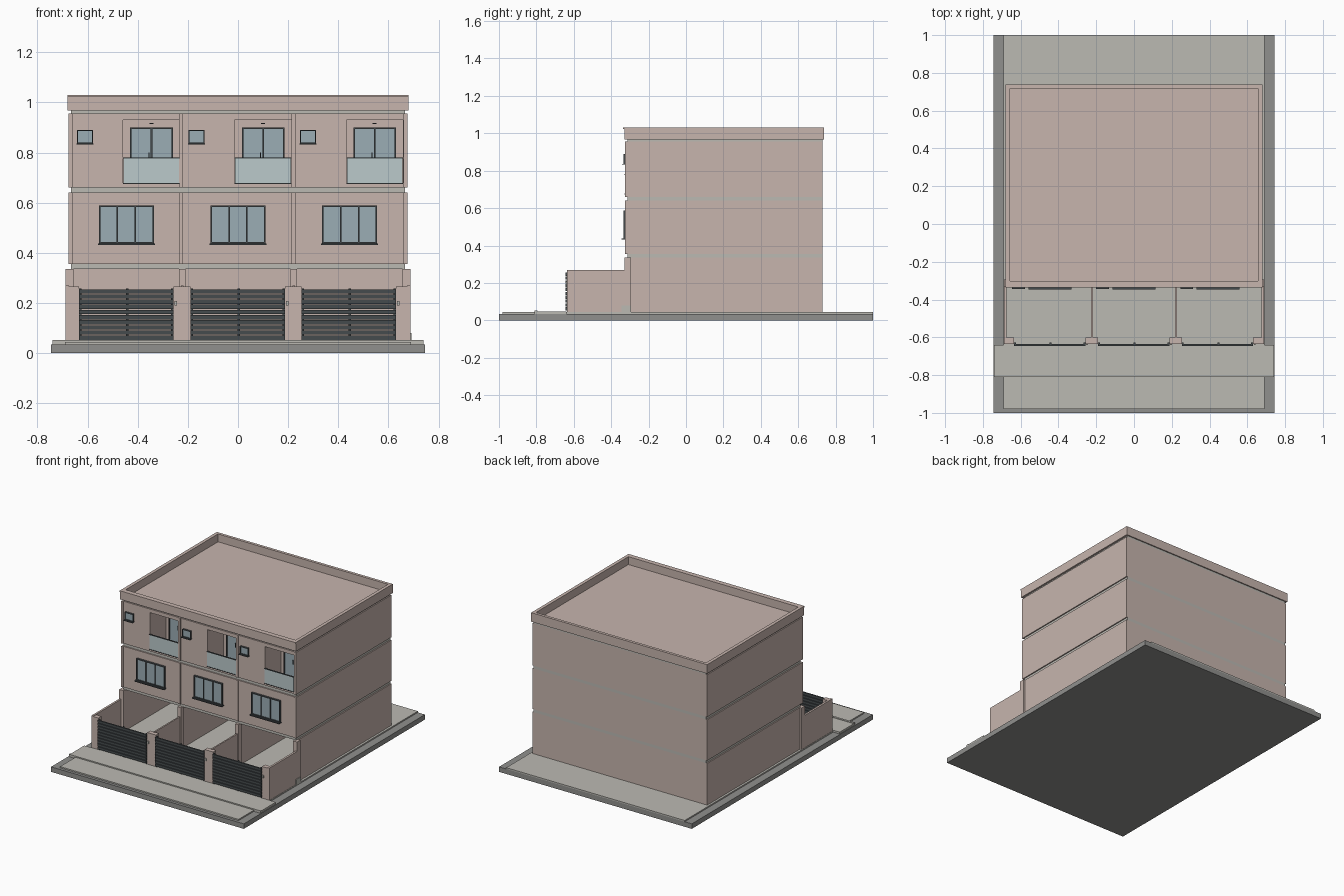
import bpy, bmesh
from mathutils import Matrix, Vector


def material(name, rgb):
    m = bpy.data.materials.new(name)
    m.diffuse_color = (*rgb, 1)
    return m


PINK = material("render_pink", (0.57, 0.46, 0.42))
PALE = material("pale_concrete", (0.50, 0.49, 0.45))
GREY = material("dark_concrete", (0.28, 0.28, 0.27))
DARK = material("dark_metal", (0.06, 0.07, 0.075))
GLASS = material("window_glass", (0.33, 0.42, 0.46))
RAIL = material("railing_glass", (0.50, 0.59, 0.60))


def boxes(name, mat, *items):
    """One object made of boxes given as (x0, x1, y0, y1, z0, z1)."""
    bm = bmesh.new()
    for x0, x1, y0, y1, z0, z1 in items:
        mid = Vector((x0 + x1, y0 + y1, z0 + z1)) / 2
        size = Matrix.Diagonal((x1 - x0, y1 - y0, z1 - z0, 1))
        bmesh.ops.create_cube(bm, size=1, matrix=Matrix.Translation(mid) @ size)
    me = bpy.data.meshes.new(name)
    bm.to_mesh(me)
    bm.free()
    me.materials.append(mat)
    ob = bpy.data.objects.new(name, me)
    bpy.context.collection.objects.link(ob)
    return ob


def frame(x0, x1, y0, y1, z0, z1, t, panes):
    """Boxes of a window frame with upright bars between the panes."""
    out = [(x0, x1, y0, y1, z0, z0 + t), (x0, x1, y0, y1, z1 - t, z1)]
    for i in range(panes + 1):
        x = x0 + t / 2 + (x1 - x0 - t) * i / panes
        out.append((x - t / 2, x + t / 2, y0, y1, z0 + t, z1 - t))
    return out


BAYS = (-0.445, 0.0, 0.445)
FRONT, BACK, W = -0.32, 0.73, 0.675

# Ground: base slab, plot, pavement and kerb
boxes("base_slab", GREY, (-0.745, 0.745, -1, 1, 0, 0.035))
boxes("plot_ground", PALE, (-0.69, 0.69, -0.98, 1, 0.035, 0.044))
boxes("pavement", PALE, (-0.74, 0.74, -0.81, -0.64, 0.035, 0.048))
boxes("kerb", PALE, (-0.74, 0.74, -0.81, -0.795, 0.048, 0.052))
boxes("side_step", PALE, (0.675, 0.692, -0.345, -0.295, 0.044, 0.08))

# Ground storey: open carports with party walls
boxes("carport_walls", PINK,
      (-W, -0.66, FRONT, BACK, 0.044, 0.335), (0.66, W, FRONT, BACK, 0.044, 0.335),
      (-0.66, 0.66, 0.71, BACK, 0.044, 0.335),
      *[(x - 0.008, x + 0.008, FRONT, 0.71, 0.044, 0.335) for x in (-0.2225, 0.2225)])
boxes("carport_front_piers", PINK,
      *[(x - w, x + w, -0.33, -0.295, 0.044, 0.335)
        for x, w in ((-0.672, 0.016), (-0.2225, 0.013), (0.2225, 0.013), (0.672, 0.016))])

# Front yard walls, gate pillars and intercoms
boxes("yard_walls", PINK,
      (-0.688, -0.674, -0.635, -0.295, 0.044, 0.27), (0.674, 0.688, -0.635, -0.295, 0.044, 0.27),
      *[(x - 0.005, x + 0.005, -0.61, -0.32, 0.044, 0.27) for x in (-0.2225, 0.2225)])
PILLARS = ((-0.686, -0.635), (-0.258, -0.19), (0.187, 0.253), (0.63, 0.686))
boxes("gate_pillars", PINK, *[(a, b, -0.635, -0.602, 0.044, 0.266) for a, b in PILLARS])
boxes("intercoms", PALE, *[(p[0] + 0.004, p[0] + 0.014, -0.641, -0.635, 0.19, 0.208)
                           for p in PILLARS[1:]])

# Slatted gates
for left, right in zip(PILLARS, PILLARS[1:]):
    a, b = left[1], right[0]
    slats = [(a, b, -0.645, -0.635, 0.053 + i * 0.0205, 0.070 + i * 0.0205) for i in range(10)]
    posts = [(x, x + 0.01, -0.635, -0.628, 0.035, 0.258) for x in (a, (a + b) / 2, b - 0.01)]
    boxes("gate", DARK, *slats, *posts)

# Recessed slab edges between storeys
boxes("slab_edges", PALE, *[(-0.667, 0.667, -0.312, BACK, z0, z1)
                            for z0, z1 in ((0.335, 0.355), (0.64, 0.66), (0.955, 0.968))])

# Second storey
boxes("second_storey", PINK, (-W, W, FRONT, BACK, 0.355, 0.64))

# Third storey: rear block plus front strip with three balcony recesses
DEEP = -0.14
opens = [(c + 0.10 - 0.113, c + 0.10 + 0.113) for c in BAYS]
edges = [-W] + [x for o in opens for x in o] + [W]
boxes("third_storey", PINK, (-W, W, DEEP, BACK, 0.66, 0.955),
      *[(edges[i], edges[i + 1], FRONT, DEEP, 0.66, 0.955) for i in range(0, 8, 2)],
      *[(a, b, FRONT, DEEP, 0.93, 0.955) for a, b in opens],
      *[(a, b, FRONT, DEEP, 0.66, 0.675) for a, b in opens])

# Raised pilasters between the bays on both upper storeys
boxes("pilasters", PINK, *[(x - 0.008, x + 0.008, -0.326, FRONT, z0, z1)
                           for x in (-0.669, -0.2265, 0.2205, 0.669)
                           for z0, z1 in ((0.355, 0.64), (0.66, 0.955))])

# Roof and parapet
boxes("roof", PINK, (-0.66, 0.66, -0.305, 0.72, 0.955, 0.975))
boxes("parapet", PINK,
      (-0.68, 0.68, -0.33, -0.302, 0.967, 1.03), (-0.68, 0.68, 0.718, 0.738, 0.967, 1.03),
      (-0.68, -0.657, -0.302, 0.718, 0.967, 1.03), (0.657, 0.68, -0.302, 0.718, 0.967, 1.03))
boxes("parapet_coping", PINK,
      (-0.681, 0.681, -0.336, -0.33, 1.022, 1.03))

# Windows, balcony doors and glass railings of each bay
for c, (a, b) in zip(BAYS, opens):
    boxes("wide_window_frame", DARK, *frame(c - 0.11, c + 0.11, -0.334, FRONT, 0.437, 0.588, 0.006, 3))
    boxes("wide_window_glass", GLASS, (c - 0.106, c + 0.106, -0.328, FRONT, 0.441, 0.584))
    boxes("window_sill", DARK, (c - 0.114, c + 0.114, -0.346, FRONT, 0.431, 0.438))

    v = c - 0.166
    boxes("small_window_frame", DARK, *frame(v - 0.032, v + 0.032, -0.334, FRONT, 0.836, 0.889, 0.004, 1))
    boxes("small_window_glass", GLASS, (v - 0.029, v + 0.029, -0.328, FRONT, 0.839, 0.886))
    boxes("small_window_sill", DARK, (v - 0.034, v + 0.034, -0.343, FRONT, 0.832, 0.837))

    d = c + 0.10
    boxes("balcony_door_frame", DARK, *frame(d - 0.085, d + 0.085, -0.154, DEEP, 0.675, 0.90, 0.006, 2))
    boxes("balcony_door_glass", GLASS, (d - 0.081, d + 0.081, -0.148, DEEP, 0.679, 0.896))
    boxes("door_handle", DARK, (d - 0.012, d - 0.008, -0.16, -0.154, 0.77, 0.80))
    boxes("balcony_light", DARK, (d - 0.008, d + 0.008, -0.15, DEEP, 0.913, 0.918))
    boxes("balcony_glass", RAIL, (a + 0.002, b - 0.002, -0.326, -0.320, 0.678, 0.777))
    boxes("balcony_rail", DARK, (a, b, -0.328, -0.318, 0.777, 0.781),
          (a, b, -0.328, -0.318, 0.674, 0.678))
